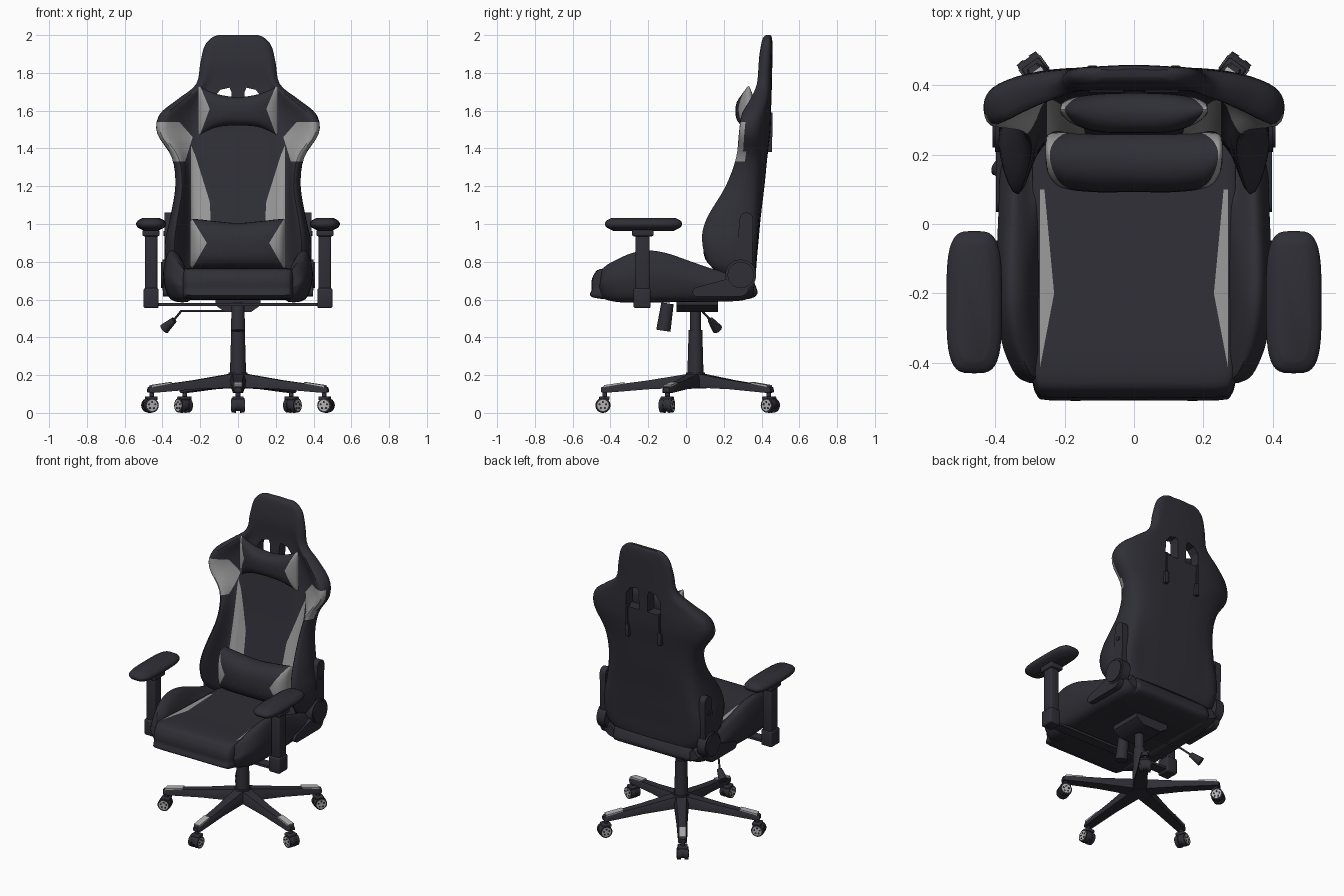
import bpy, bmesh, math
from mathutils import Vector as V, Matrix

if "Cube" in bpy.data.objects:
    bpy.data.objects.remove(bpy.data.objects["Cube"])

def material(name, rgb):
    m = bpy.data.materials.new(name)
    m.diffuse_color = (*rgb, 1)
    m.use_nodes = True
    m.node_tree.nodes["Principled BSDF"].inputs["Base Color"].default_value = m.diffuse_color
    return m

DARK, GREY, LIGHT = 0, 1, 2
MATS = [material("dark leather", (0.028, 0.028, 0.037)),
        material("grey panel", (0.32, 0.32, 0.32)),
        material("light trim", (0.45, 0.45, 0.45))]

def spline(p, n, closed):
    """Catmull-Rom curve through the points."""
    m, out = len(p), []
    for i in range(m if closed else m - 1):
        a, b, c, d = [p[k % m] if closed else p[max(0, min(k, m - 1))] for k in range(i - 1, i + 3)]
        for j in range(n):
            t = j / n
            out.append(0.5 * (2*b + (c-a)*t + (2*a-5*b+4*c-d)*t*t + (3*b-a-3*c+d)*t**3))
    return out if closed else out + [p[-1]]

def loft(bm, rings, around=1, along=1, mi=DARK):
    rings = [spline([V(p) for p in r], around, True) for r in rings]
    cols = [spline(list(c), along, False) for c in zip(*rings)]
    rows = [[bm.verts.new(p) for p in r] for r in zip(*cols)]
    n = len(cols)
    faces = [bm.faces.new(rows[0]), bm.faces.new(rows[-1])]
    for a, b in zip(rows, rows[1:]):
        faces += [bm.faces.new((a[i], a[(i+1) % n], b[(i+1) % n], b[i])) for i in range(n)]
    for f in faces:
        f.material_index = mi

def cyl(bm, p1, p2, r1, r2=None, mi=DARK, seg=24):
    p1, p2 = V(p1), V(p2)
    q = (p2 - p1).to_track_quat('Z', 'Y')
    loft(bm, [[p + q @ V((r*math.cos(k*math.tau/seg), r*math.sin(k*math.tau/seg), 0)) for k in range(seg)]
              for p, r in ((p1, r1), (p2, r1 if r2 is None else r2))], mi=mi)

def box(bm, lo, hi, bevel=0.0, mi=DARK):
    lo, hi = V(lo), V(hi)
    d = bmesh.ops.create_cube(bm, size=1, matrix=Matrix.LocRotScale((lo+hi)/2, None, hi-lo))
    for f in {f for v in d['verts'] for f in v.link_faces}:
        f.material_index = mi
    if bevel:
        bmesh.ops.bevel(bm, geom=list({e for v in d['verts'] for e in v.link_edges}), offset=bevel,
                        segments=3, profile=0.5, affect='EDGES', material=mi)

def strap_plate(bm, x1, x2, a, b, r1, r2):
    """Round-ended plate in the side plane from a to b (y, z)."""
    ang = math.atan2(b[1]-a[1], b[0]-a[0])
    out = [(c[0]+r*math.cos(ang+off+k*math.pi/10), c[1]+r*math.sin(ang+off+k*math.pi/10))
           for c, r, off in ((b, r2, -math.pi/2), (a, r1, math.pi/2)) for k in range(11)]
    loft(bm, [[(x, *p) for p in out] for x in (x1, x2)])

def paint(bm, poly, ax, mi, direction, limit):
    """Cut a convex outline into the surface, mirrored in x, and colour its faces."""
    bmesh.ops.recalc_face_normals(bm, faces=bm.faces[:])
    for s in (1, -1):
        pts = [V((s*p[0], p[1])) for p in poly]
        mid = sum(pts, V((0, 0))) / len(pts)
        planes = []
        for p, q in zip(pts, pts[1:] + pts[:1]):
            n = V((q.y-p.y, p.x-q.x)).normalized()
            n = -n if n.dot(mid-p) < 0 else n
            planes.append((p, n))
            co, no = V((0, 0, 0)), V((0, 0, 0))
            co[ax[0]], co[ax[1]], no[ax[0]], no[ax[1]] = p.x, p.y, n.x, n.y
            bmesh.ops.bisect_plane(bm, geom=bm.verts[:]+bm.edges[:]+bm.faces[:], dist=1e-5, plane_co=co, plane_no=no)
        bm.normal_update()
        for f in bm.faces:
            c = f.calc_center_median()
            c = V((c[ax[0]], c[ax[1]]))
            if f.normal.dot(V(direction)) > limit and all((c-p).dot(n) > 0 for p, n in planes):
                f.material_index = mi

def smooth(me):
    me.shade_smooth()
    me.set_sharp_from_angle(angle=math.radians(38))

def finish(bm, name):
    bmesh.ops.recalc_face_normals(bm, faces=bm.faces[:])
    me = bpy.data.meshes.new(name)
    bm.to_mesh(me)
    bm.free()
    for m in MATS:
        me.materials.append(m)
    smooth(me)
    ob = bpy.data.objects.new(name, me)
    bpy.context.collection.objects.link(ob)
    return ob

# Backrest: z, half width, back y, back edge y, bolster x, bolster front y, panel edge x, panel y
ROWS = [(.70, .33, .365, .345, .30, .25, .23, .26), (.74, .365, .37, .35, .32, .17, .24, .24),
        (.81, .388, .375, .355, .335, .11, .25, .24), (.92, .385, .385, .36, .335, .085, .25, .25),
        (1.03, .36, .395, .365, .32, .11, .25, .275), (1.2, .332, .415, .38, .295, .21, .25, .315),
        (1.35, .35, .43, .395, .315, .265, .25, .345), (1.48, .428, .445, .40, .395, .28, .25, .37),
        (1.58, .415, .45, .41, .375, .295, .24, .38), (1.66, .32, .452, .43, .285, .34, .2, .385),
        (1.74, .222, .455, .44, .195, .375, .155, .388), (1.85, .20, .457, .445, .175, .388, .12, .385),
        (1.94, .178, .458, .448, .155, .40, .11, .396), (1.985, .14, .455, .448, .12, .41, .08, .408),
        (2.0, .105, .447, .444, .09, .425, .06, .424)]
rings = []
for z, w, yb, ye, xn, bf, xp, yf in ROWS:
    half = [(0, yb), (.55*w, yb-.004), (.9*w, ye), (w, (ye+bf)/2), (xn, bf), (xp, yf), (.6*xp, yf), (0, yf)]
    rings.append([(x, y, z) for x, y in half] + [(-x, y, z) for x, y in half[-2:0:-1]])
bm = bmesh.new()
loft(bm, rings, 5, 4)
paint(bm, [(.46, 1.54), (.31, 1.54), (.24, 1.46), (.28, 1.33), (.46, 1.33)], (0, 2), GREY, (0, -1, 0), .2)
paint(bm, [(.25, 1.42), (.225, 1.36), (.15, 1.12), (.14, .95), (.25, .95)], (0, 2), GREY, (0, -1, 0), .1)
back = finish(bm, "backrest")

# Two openings below the headrest
bm = bmesh.new()
for s in (1, -1):
    hole = [(.03, 1.58), (.13, 1.58), (.125, 1.67), (.095, 1.71), (.045, 1.722), (.035, 1.70)]
    loft(bm, [[(s*x, y, z) for x, z in hole] for y in (.25, .6)])
cutter = finish(bm, "opening_cutter")
cutter.hide_render = True
mod = back.modifiers.new("openings", 'BOOLEAN')
mod.object, mod.operation, mod.solver = cutter, 'DIFFERENCE', 'EXACT'
me = bpy.data.meshes.new_from_object(back.evaluated_get(bpy.context.evaluated_depsgraph_get()))
back.modifiers.clear()
back.data = me
smooth(me)
bpy.data.objects.remove(cutter)

# Strap buckles on the rear of the backrest
bm = bmesh.new()
for s in (1, -1):
    box(bm, (s*.12-.014, .43, 1.38), (s*.12+.014, .456, 1.46), .004)
    box(bm, (s*.12-.006, .43, 1.46), (s*.12+.006, .457, 1.59))
finish(bm, "strap_buckles")

# Pillows: rows are x, z centre, half height, y centre, half depth
def pillow(name, rows, tri):
    bm = bmesh.new()
    rows = [(-r[0], *r[1:]) for r in rows[:0:-1]] + rows
    ang = [k*math.tau/28 for k in range(28)]
    loft(bm, [[(x, y + d*math.cos(a), z + h*math.copysign(abs(math.sin(a))**.7, math.sin(a))) for a in ang]
              for x, z, h, y, d in rows], 1, 5)
    paint(bm, tri, (0, 2), GREY, (0, -1, 0), -2)
    finish(bm, name)

pillow("head_pillow", [(0, 1.597, .075, .32, .058), (.1, 1.6, .085, .32, .055), (.17, 1.6, .11, .325, .04),
                       (.205, 1.6, .13, .33, .02), (.212, 1.6, .12, .33, .008)],
       [(.23, 1.78), (.205, 1.74), (.15, 1.61), (.205, 1.46), (.23, 1.42)])
pillow("lumbar_pillow", [(0, .885, .12, .18, .088), (.12, .89, .125, .18, .088), (.21, .895, .13, .185, .08),
                         (.245, .895, .13, .20, .06), (.255, .895, .11, .21, .03)],
       [(.27, 1.06), (.245, 1.03), (.165, .9), (.245, .76), (.27, .73)])

# Seat cushion
side = [(-.46, .605), (-.498, .66), (-.488, .73), (-.43, .765), (-.2, .757), (.1, .745), (.3, .73),
        (.365, .68), (.34, .605), (0, .6)]
bm = bmesh.new()
loft(bm, [[(x, y*k, .68 + (z-.68)*k) for y, z in side]
          for x, k in ((-.292, .9), (-.28, .97), (-.24, 1), (0, 1), (.24, 1), (.28, .97), (.292, .9))], 5, 3)
paint(bm, [(.27, -.41), (.23, -.2), (.258, .1), (.27, .1)], (0, 1), GREY, (0, 0, 1), .3)
finish(bm, "seat_cushion")

# Seat side bolsters: y, outer x, bottom z, top z
BOL = [(-.458, .30, .64, .71), (-.435, .34, .615, .77), (-.36, .375, .60, .815), (-.28, .39, .60, .848),
       (-.2, .395, .60, .86), (-.1, .395, .60, .845), (.03, .39, .60, .80), (.15, .385, .60, .76),
       (.3, .37, .605, .73), (.36, .35, .63, .70)]
bm = bmesh.new()
for s in (1, -1):
    loft(bm, [[(s*x, y, z) for x, z in ((.25, zb), (xo-.04, zb), (xo, zb+.45*(zt-zb)), (xo-.015, zt-.035),
               (xo-.045, zt), (max(.275, xo-.09), zt-.035), (.265, min(.72, zt-.03)))]
              for y, xo, zb, zt in BOL], 4, 4)
finish(bm, "seat_bolsters")

# Armrests
bm = bmesh.new()
for s in (1, -1):
    def pad(z, i):
        pts = []
        for k in range(40):
            c, n = math.cos(k*math.tau/40), math.sin(k*math.tau/40)
            pts.append((s*.46 + (.08-i)*math.copysign(abs(c)**.55, c), -.225 + (.205-i)*math.copysign(abs(n)**.55, n), z))
        return pts
    loft(bm, [pad(*r) for r in ((.962, .05), (.98, .012), (1.0, 0), (1.018, .01), (1.032, .035))], 1, 3)
    box(bm, (s*.46-.033, -.268, .64), (s*.46+.033, -.192, .97), .012)
    box(bm, (s*.46-.04, -.278, .555), (s*.46+.04, -.187, .66), .01)
    box(bm, (s*.46-.045, -.285, .935), (s*.46+.045, -.172, .97), .008)
finish(bm, "armrests")
bm = bmesh.new()
box(bm, (-.47, -.265, .567), (.47, -.2, .583))
finish(bm, "armrest_support_bar")

# Recline hinges
bm = bmesh.new()
for s in (1, -1):
    cyl(bm, (s*.34, .29, .73), (s*.4, .29, .73), .082, seg=32)
    cyl(bm, (s*.4, .29, .73), (s*.408, .29, .73), .07, seg=32)
    strap_plate(bm, s*.345, s*.388, (.305, .76), (.32, 1.025), .045, .036)
    strap_plate(bm, s*.36, s*.398, (.28, .67), (.06, .64), .055, .025)
    cyl(bm, (s*.38, .315, .95), (s*.394, .315, .95), .014)
finish(bm, "recline_hinges")

# Tilt mechanism, tension knob and height lever
bm = bmesh.new()
loft(bm, [[(-x, -.05, z), (x, -.05, z), (x, .17, z), (-x, .17, z)] for x, z in ((.07, .535), (.12, .57), (.12, .61))])
cyl(bm, (0, -.098, .58), (0, -.12, .435), .033, .038)
finish(bm, "tilt_mechanism")
bm = bmesh.new()
for a, b in (((0, .08, .54), (-.3, .085, .54)), ((-.3, .085, .54), (-.345, .135, .485))):
    cyl(bm, a, b, .006, seg=10)
cyl(bm, (-.338, .13, .492), (-.39, .165, .445), .016, .028)
finish(bm, "height_lever")

# Gas column and hub
bm = bmesh.new()
cyl(bm, (0, .05, .13), (0, .05, .215), .058, .05)
cyl(bm, (0, .05, .2), (0, .05, .44), .043, .036)
cyl(bm, (0, .05, .44), (0, .05, .55), .029)
finish(bm, "gas_column")

# Base arm with trim plate, and twin-wheel caster, repeated five times
bm = bmesh.new()
loft(bm, [[(r, -w, b), (r, w, b), (r, w, (b+t)/2), (r, .7*w, t), (r, -.7*w, t), (r, -w, (b+t)/2)]
          for r, w, b, t in ((.02, .045, .135, .21), (.25, .034, .125, .172), (.48, .027, .106, .142), (.5, .018, .11, .135))])
loft(bm, [[(r, -.021, t-.02), (r, .021, t-.02), (r, .021, t), (r, -.021, t)] for r, t in ((.375, .163), (.485, .147))], mi=LIGHT)
arm = finish(bm, "base_arm")
bm = bmesh.new()
cyl(bm, (.48, 0, .06), (.48, 0, .115), .013)
cyl(bm, (.49, -.012, .045), (.49, .012, .045), .036)
box(bm, (.455, -.03, .068), (.51, .03, .088), .006)
for s in (1, -1):
    cyl(bm, (.49, s*.01, .04), (.49, s*.034, .04), .04, .038, seg=28)
    cyl(bm, (.49, s*.03, .04), (.49, s*.036, .04), .03, mi=LIGHT)
    for k in range(5):
        a = math.pi/2 + k*math.tau/5
        x, z = .49 + .018*math.cos(a), .04 + .018*math.sin(a)
        cyl(bm, (x, s*.034, z), (x, s*.038, z), .006, seg=8)
caster = finish(bm, "caster")
for k in range(5):
    for ob in (arm, caster):
        o = ob if k == 0 else ob.copy()
        if k:
            bpy.context.collection.objects.link(o)
        o.location = (0, .05, 0)
        o.rotation_euler = (0, 0, -math.pi/2 + k*math.tau/5)
